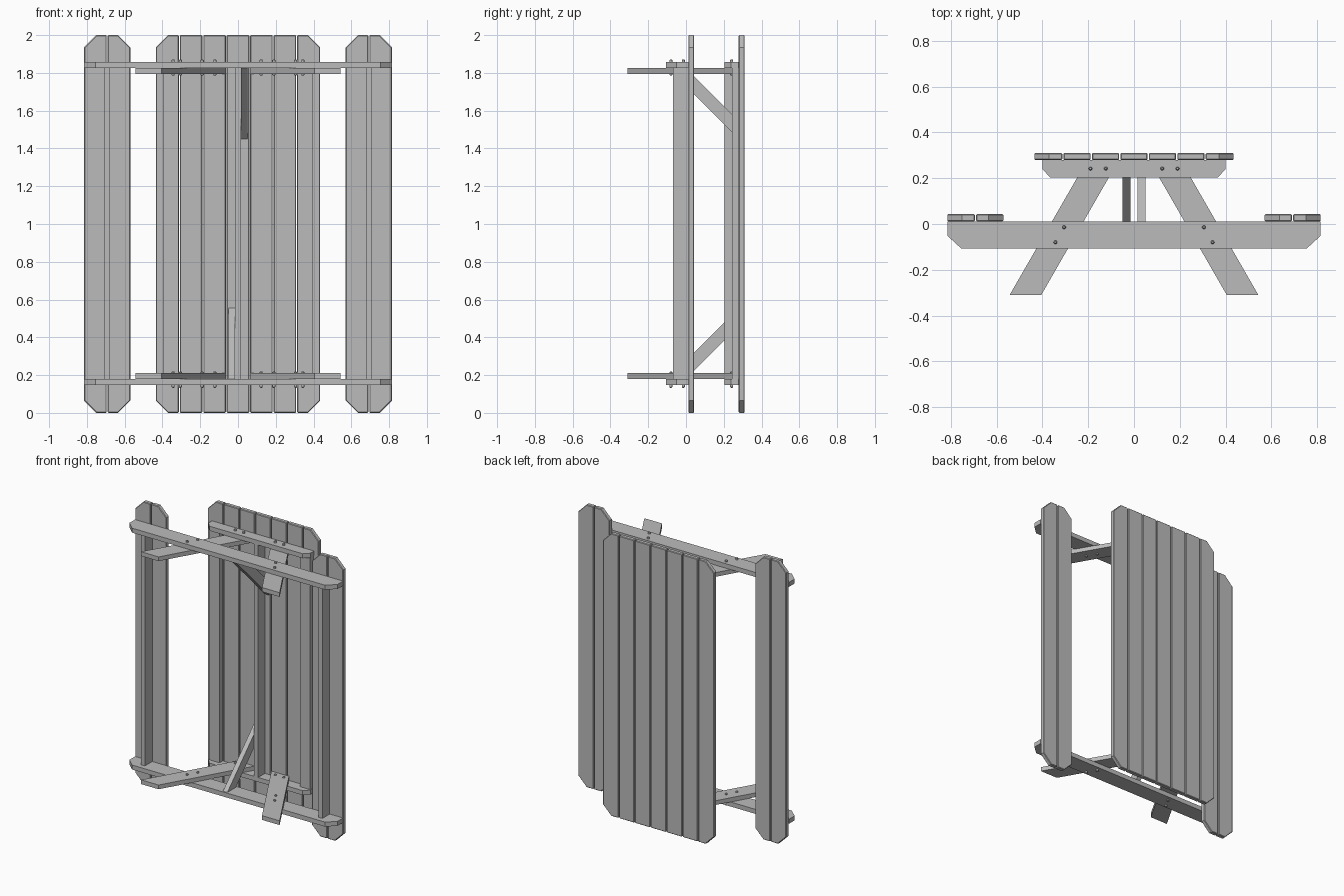
import bpy, bmesh
from mathutils import Vector

cube = bpy.data.objects.get("Cube")
if cube:
    bpy.data.objects.remove(cube)

wood = bpy.data.materials.new("grey_wood")
wood.use_nodes = True
GREY = (0.5, 0.5, 0.5, 1)
wood.diffuse_color = GREY
wood.node_tree.nodes["Principled BSDF"].inputs["Base Color"].default_value = GREY


def make_object(name, bm):
    bmesh.ops.recalc_face_normals(bm, faces=bm.faces)
    mesh = bpy.data.meshes.new(name)
    bm.to_mesh(mesh)
    bm.free()
    mesh.materials.append(wood)
    ob = bpy.data.objects.new(name, mesh)
    bpy.context.collection.objects.link(ob)
    return ob


def prism(name, outline, axis, lo, hi):
    """Extrude a 2D outline along an axis; the outline fills the other two axes in order."""
    bm = bmesh.new()
    verts = []
    for p in outline:
        co = list(p)
        co.insert("xyz".index(axis), lo)
        verts.append(bm.verts.new(co))
    face = bm.faces.new(verts)
    out = bmesh.ops.extrude_face_region(bm, geom=[face])
    step = Vector((0, 0, 0))
    step["xyz".index(axis)] = hi - lo
    moved = [v for v in out["geom"] if isinstance(v, bmesh.types.BMVert)]
    bmesh.ops.translate(bm, verts=moved, vec=step)
    return make_object(name, bm)


def rect(a0, a1, b0, b1):
    return [(a0, b0), (a1, b0), (a1, b1), (a0, b1)]


def plank(name, x0, x1, y0, y1, cut_left, cut_right):
    """Full-length board with clipped outer corners and softened edges."""
    c, top = 0.065, 2.0
    pts = [(x0 + c, 0), (x0, c), (x0, top - c), (x0 + c, top)] if cut_left else [(x0, 0), (x0, top)]
    pts += [(x1 - c, top), (x1, top - c), (x1, c), (x1 - c, 0)] if cut_right else [(x1, top), (x1, 0)]
    ob = prism(name, pts, "y", y0, y1)
    bevel = ob.modifiers.new("soft_edges", "BEVEL")
    bevel.width = 0.004
    bevel.segments = 1
    bevel.limit_method = "ANGLE"
    bevel.angle_limit = 1.0


# Table top
TOP, UNDER = 0.31, 0.279
pitch, gap = 0.87 / 7, 0.005
for i in range(7):
    x = -0.435 + i * pitch
    plank(f"top_board_{i + 1}", x + (gap / 2 if i else 0), x + pitch - (gap / 2 if i < 6 else 0),
          UNDER, TOP, i == 0, i == 6)

# Benches
for side, s in (("left", 1), ("right", -1)):
    for part, a, b in (("inner", 0.57, 0.69), ("outer", 0.695, 0.815)):
        x0, x1 = sorted((s * a, s * b))
        outward = part == "outer"
        plank(f"{side}_bench_{part}_board", x0, x1, 0.012, 0.043,
              outward == (s < 0), outward == (s > 0))

# Lengthwise stretchers
Z0, Z1 = 0.18, 1.825
prism("top_stretcher", rect(-0.016, 0.016, 0.203, UNDER), "z", Z0, Z1)
for side, s in (("left", 1), ("right", -1)):
    prism(f"{side}_bench_stretcher", rect(s * 0.68, s * 0.71, -0.07, 0.012), "z", Z0, Z1)
    prism(f"{side}_edge_stringer", rect(s * 0.315, s * 0.395, 0.243, UNDER), "z", Z0, Z1)


def clipped_beam(name, half, low, high, cx, cy, z0, z1):
    prism(name, [(-half, high), (-half, low + cy), (-half + cx, low),
                 (half - cx, low), (half, low + cy), (half, high)], "z", z0, z1)


def bolt(name, x, y, z0, z1):
    """Through bolt with rounded ends."""
    bm = bmesh.new()
    rings = []
    for z, r in ((z0, 0.004), (z0 + 0.005, 0.008), (z1 - 0.005, 0.008), (z1, 0.004)):
        ring = bmesh.ops.create_circle(bm, segments=12, radius=r)["verts"]
        bmesh.ops.translate(bm, verts=ring, vec=(x, y, z))
        rings.append(ring)
    for a, b in zip(rings, rings[1:]):
        for i in range(12):
            j = (i + 1) % 12
            bm.faces.new((a[i], a[j], b[j], b[i]))
    bm.faces.new(rings[0])
    bm.faces.new(rings[-1])
    make_object(name, bm)


# End frames: cross beam, top cleat, splayed legs, bolts and diagonal brace
BOLTS = ((0.305, -0.014), (0.343, -0.08), (0.123, 0.242), (0.19, 0.242))
for end, flip in (("lower", False), ("upper", True)):
    def span(a, b):
        return sorted((2.005 - a, 2.005 - b)) if flip else (a, b)

    clipped_beam(f"{end}_bench_beam", 0.815, -0.106, 0.012, 0.06, 0.055, *span(0.148, Z0))
    clipped_beam(f"{end}_top_cleat", 0.4, 0.203, UNDER, 0.035, 0.036, *span(0.148, Z0))
    for side, s in (("left", 1), ("right", -1)):
        leg = [(s * 0.405, -0.31), (s * 0.543, -0.31), (s * 0.204, UNDER), (s * 0.066, UNDER)]
        prism(f"{end}_{side}_leg", leg, "z", *span(Z0, 0.21))
        for n, (x, y) in enumerate(BOLTS):
            bolt(f"{end}_{side}_bolt_{n + 1}", s * x, y, *span(0.133, 0.22))
    brace = [(0, Z0), (UNDER, 0.46), (UNDER, 0.555), (-0.096, Z0)]
    if flip:
        brace = [(y, 2.005 - z) for y, z in brace]
    s = 1 if flip else -1
    prism(f"{end}_diagonal_brace", brace, "x", s * 0.016, s * 0.05)
